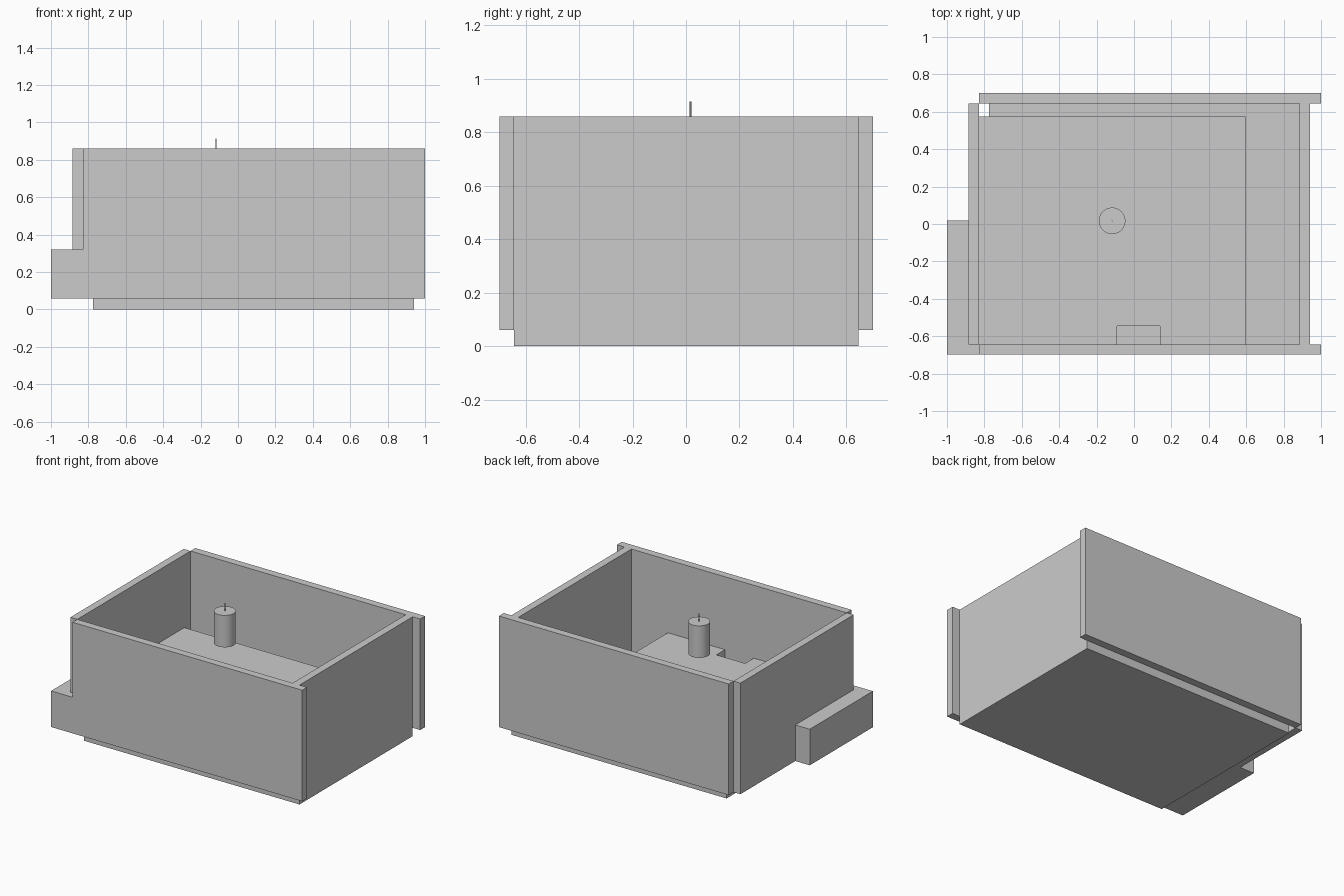
import bpy, bmesh

if "Cube" in bpy.data.objects:
    bpy.data.objects.remove(bpy.data.objects["Cube"])

grey = bpy.data.materials.new("light_grey")
grey.diffuse_color = (0.6, 0.6, 0.6, 1)
grey.use_nodes = True
grey.node_tree.nodes["Principled BSDF"].inputs["Base Color"].default_value = grey.diffuse_color


def prism(name, outline, lo, hi, axis="z"):
    """Extrude an outline: (x, y) along z, or (x, z) along y."""
    bm = bmesh.new()
    put = (lambda p, d: (p[0], p[1], d)) if axis == "z" else (lambda p, d: (p[0], d, p[1]))
    face = bm.faces.new([bm.verts.new(put(p, lo)) for p in outline])
    ext = bmesh.ops.extrude_face_region(bm, geom=[face])
    for g in ext["geom"]:
        if isinstance(g, bmesh.types.BMVert):
            g.co["xyz".index(axis)] = hi
    bmesh.ops.recalc_face_normals(bm, faces=bm.faces[:])
    mesh = bpy.data.meshes.new(name)
    bm.to_mesh(mesh)
    bm.free()
    mesh.materials.append(grey)
    ob = bpy.data.objects.new(name, mesh)
    bpy.context.collection.objects.link(ob)
    return ob


def box(name, x0, x1, y0, y1, z0, z1):
    return prism(name, [(x0, y0), (x1, y0), (x1, y1), (x0, y1)], z0, z1)


def rod(name, x, y, radius, z0, z1, sides):
    bpy.ops.mesh.primitive_cylinder_add(vertices=sides, radius=radius, depth=z1 - z0,
                                        location=(x, y, (z0 + z1) / 2))
    ob = bpy.context.object
    ob.name = name
    ob.data.materials.append(grey)
    bpy.ops.object.shade_smooth_by_angle()


BASE, TOP = 0.06, 0.86

# Floor and side walls
box("floor", -0.775, 0.885, -0.643, 0.645, 0, BASE)
box("right_wall", 0.885, 0.94, -0.643, 0.645, 0, TOP)
box("left_wall", -0.885, -0.83, -0.643, 0.645, BASE, TOP)
box("back_wall", -0.83, 1.0, 0.645, 0.70, BASE, TOP)

# Front wall with a low tab reaching past the left side
prism("front_wall", [(-1, BASE), (1, BASE), (1, TOP), (-0.83, TOP), (-0.83, 0.32), (-1, 0.32)],
      -0.698, -0.643, "y")

# Block on the left side behind the tab
box("side_block", -1.0, -0.885, -0.643, 0.02, BASE, 0.32)

# Inner shelf with a notch along the front edge
prism("shelf", [(-0.83, -0.643), (-0.09, -0.643), (-0.09, -0.545), (0.14, -0.545),
                (0.14, -0.643), (0.595, -0.643), (0.595, 0.575), (-0.83, 0.575)], 0.28, 0.335)

# Motor drum and its thin shaft
rod("drum", -0.117, 0.017, 0.071, 0.63, TOP, 48)
rod("shaft", -0.117, 0.017, 0.003, 0.80, 0.915, 16)
